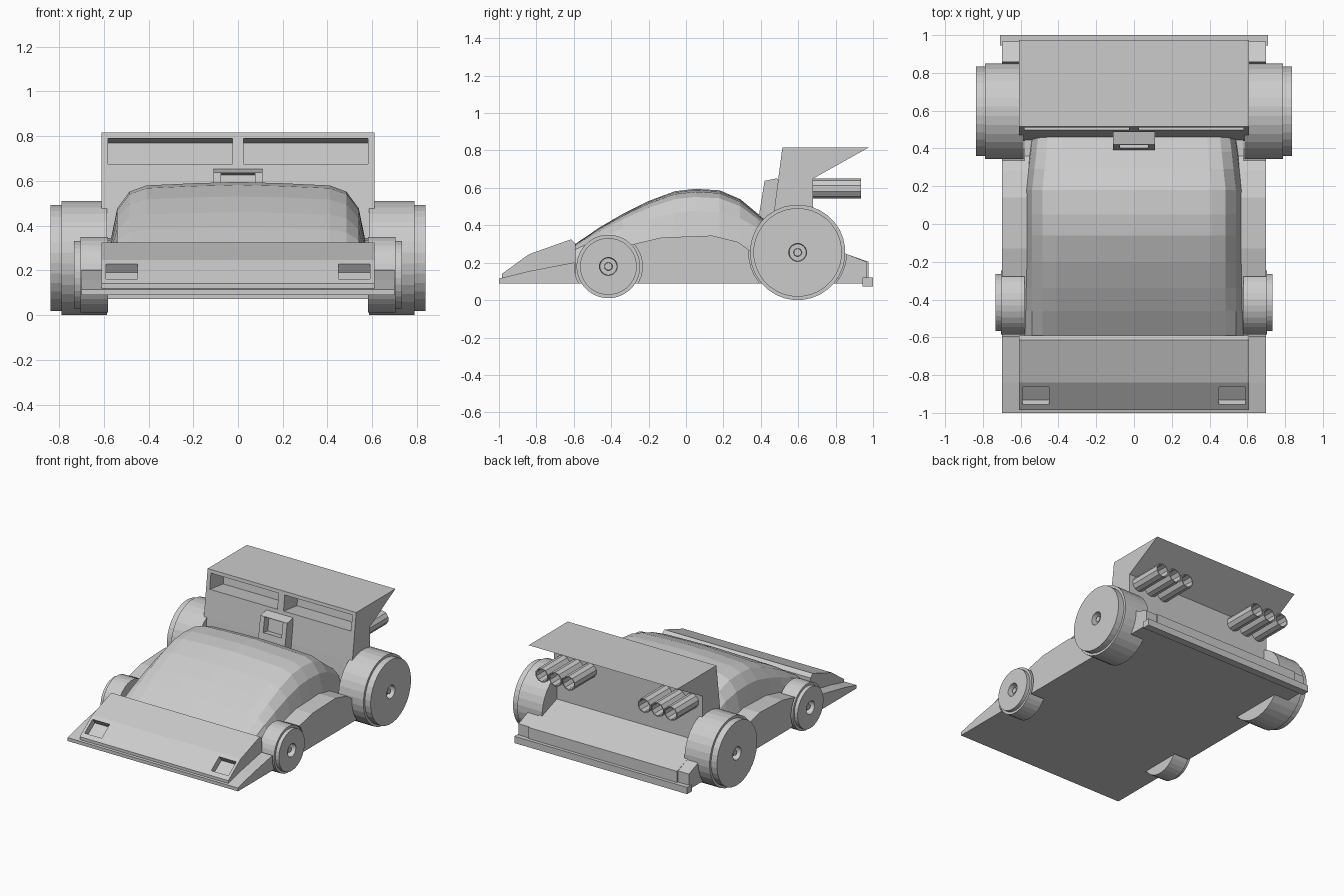
import bpy, bmesh, math
from mathutils import Matrix, Vector

if "Cube" in bpy.data.objects:
    bpy.data.objects.remove(bpy.data.objects["Cube"])

grey = bpy.data.materials.new("light_grey")
grey.diffuse_color = (0.6, 0.6, 0.6, 1)
grey.use_nodes = True
grey.node_tree.nodes["Principled BSDF"].inputs["Base Color"].default_value = grey.diffuse_color


def finish(name, bm):
    bmesh.ops.recalc_face_normals(bm, faces=bm.faces)
    me = bpy.data.meshes.new(name)
    bm.to_mesh(me)
    bm.free()
    me.materials.append(grey)
    ob = bpy.data.objects.new(name, me)
    bpy.context.collection.objects.link(ob)
    return ob


def prism(name, profile, half):
    """Extrude a (y, z) outline across x = -half..half."""
    bm = bmesh.new()
    a = [bm.verts.new((-half, y, z)) for y, z in profile]
    b = [bm.verts.new((half, y, z)) for y, z in profile]
    n = len(a)
    bm.faces.new(a)
    bm.faces.new(b[::-1])
    for i in range(n):
        j = (i + 1) % n
        bm.faces.new((a[i], a[j], b[j], b[i]))
    return finish(name, bm)


def block(name, centre, size, tilt=0):
    """Box, optionally tilted about x."""
    bm = bmesh.new()
    bmesh.ops.create_cube(bm, size=1)
    m = (Matrix.Translation(Vector(centre)) @ Matrix.Rotation(tilt, 4, 'X')
         @ Matrix.Diagonal((*size, 1)))
    bmesh.ops.transform(bm, matrix=m, verts=bm.verts)
    return finish(name, bm)


def lathe(name, profile, y, z, side, n=32):
    """Spin an (x, r) profile about an axis along x."""
    bm = bmesh.new()
    rings = []
    for x, r in profile:
        if r == 0:
            rings.append([bm.verts.new((side * x, y, z))] * n)
        else:
            rings.append([bm.verts.new((side * x, y + r * math.cos(t), z + r * math.sin(t)))
                          for t in (2 * math.pi * (i + .5) / n for i in range(n))])
    for p, q in zip(rings, rings[1:]):
        for i in range(n):
            j = (i + 1) % n
            vs = list(dict.fromkeys((p[i], p[j], q[j], q[i])))
            bm.faces.new(vs)
    return finish(name, bm)


def cut(targets, cutter):
    """Subtract the cutter from every target, then delete it."""
    for ob in targets:
        mod = ob.modifiers.new("cut", 'BOOLEAN')
        mod.operation = 'DIFFERENCE'
        mod.solver = 'EXACT'
        mod.object = cutter
        bpy.context.view_layer.objects.active = ob
        bpy.ops.object.modifier_apply(modifier=mod.name)
    bpy.data.objects.remove(cutter)


# Low chassis with side fenders
chassis = prism("chassis", [
    (-1, .09), (-1, .115), (-.84, .155), (-.58, .205), (-.28, .30), (-.13, .335),
    (.14, .345), (.28, .31), (.36, .25), (.85, .25), (.965, .205), (.965, .09)], .70)

# Raised wedge nose
nose = prism("nose", [
    (-.985, .10), (-.985, .14), (-.84, .245), (-.615, .325), (-.59, .30), (-.59, .10)], .61)

# Engine box with overhanging rear wing
engine_box = prism("engine_box", [
    (.44, .2), (.47, .47), (.515, .815), (.975, .815), (.68, .65), (.68, .2)], .61)

# Sloping rear deck and bumper
prism("rear_deck", [(.6, .12), (.6, .31), (.68, .31), (.975, .205), (.975, .11)], .61)
block("rear_bumper", (0, .972, .097), (1.42, .056, .05))

# Roof air scoop
scoop = prism("air_scoop", [(.385, .42), (.42, .638), (.49, .652), (.50, .44)], .11)
cut([scoop], block("scoop_cutter", (0, .41, .58), (.15, .11, .11), -.15))

# Faceted canopy lofted along y
section = [(.58, 0), (.57, .33), (.54, .70), (.485, .89), (.41, .96), (.2, .985), (0, 1)]
section += [(-x, f) for x, f in section[-2::-1]]
stations = [(-.6, .295), (-.46, .39), (-.34, .46), (-.2, .53), (-.06, .582), (.05, .595),
            (.18, .587), (.29, .54), (.38, .465), (.46, .40)]
bm = bmesh.new()
rows = []
for y, h in stations:
    squeeze = 1 - .06 * max(0, (y - .18) / .28)
    rows.append([bm.verts.new((x * squeeze, y, .2 + f * (h - .2))) for x, f in section])
for p, q in zip(rows, rows[1:]):
    for i in range(len(p)):
        j = (i + 1) % len(p)
        bm.faces.new((p[i], p[j], q[j], q[i]))
bm.faces.new(rows[0])
bm.faces.new(rows[-1][::-1])
finish("canopy", bm)

for side, tag in ((1, "right"), (-1, "left")):
    # Headlight and intake recesses
    cut([nose, chassis], block("light_cutter", (side * .52, -.91, .195),
                               (.14, .115, .09), math.radians(35)))
    cut([engine_box], block("intake_cutter", (side * .303, .505, .733),
                            (.555, .32, .115), -.13))
    # Wheels: y, z, radius, inner x, shoulder x, outer x, arch radius
    for end, y, z, r, x0, x1, x2, arch in (
            ("front", -.415, .18, .17, .58, .705, .732, .182),
            ("rear", .597, .255, .255, .585, .79, .837, .262)):
        cut([chassis], lathe("arch_cutter", [(.579, 0), (.579, arch), (.9, arch), (.9, 0)],
                             y, z, side))
        lathe(f"{end}_{tag}_wheel", [
            (x0, 0), (x0, r), (x1, r), (x1, r - .018), (x2, r - .018), (x2, .048),
            (x2 - .045, .045), (x2 - .045, .022), (x2 - .015, .02), (x2 - .015, 0)], y, z, side)
    # Exhaust pipes, three hollow tubes per side
    for k in range(3):
        bm = bmesh.new()
        cx, cz, n = side * (.31 + .11 * k), .597, 10
        rings = []
        for r, y in ((.053, .66), (.053, .935), (.046, .935), (.046, .69)):
            rings.append([bm.verts.new((cx + r * math.cos(t), y, cz + r * math.sin(t)))
                          for t in (2 * math.pi * (i + .5) / n for i in range(n))])
        for p, q in zip(rings, rings[1:]):
            for i in range(n):
                j = (i + 1) % n
                bm.faces.new((p[i], p[j], q[j], q[i]))
        bm.faces.new(rings[-1])
        bm.faces.new(rings[0][::-1])
        finish(f"exhaust_{tag}_{k + 1}", bm)
